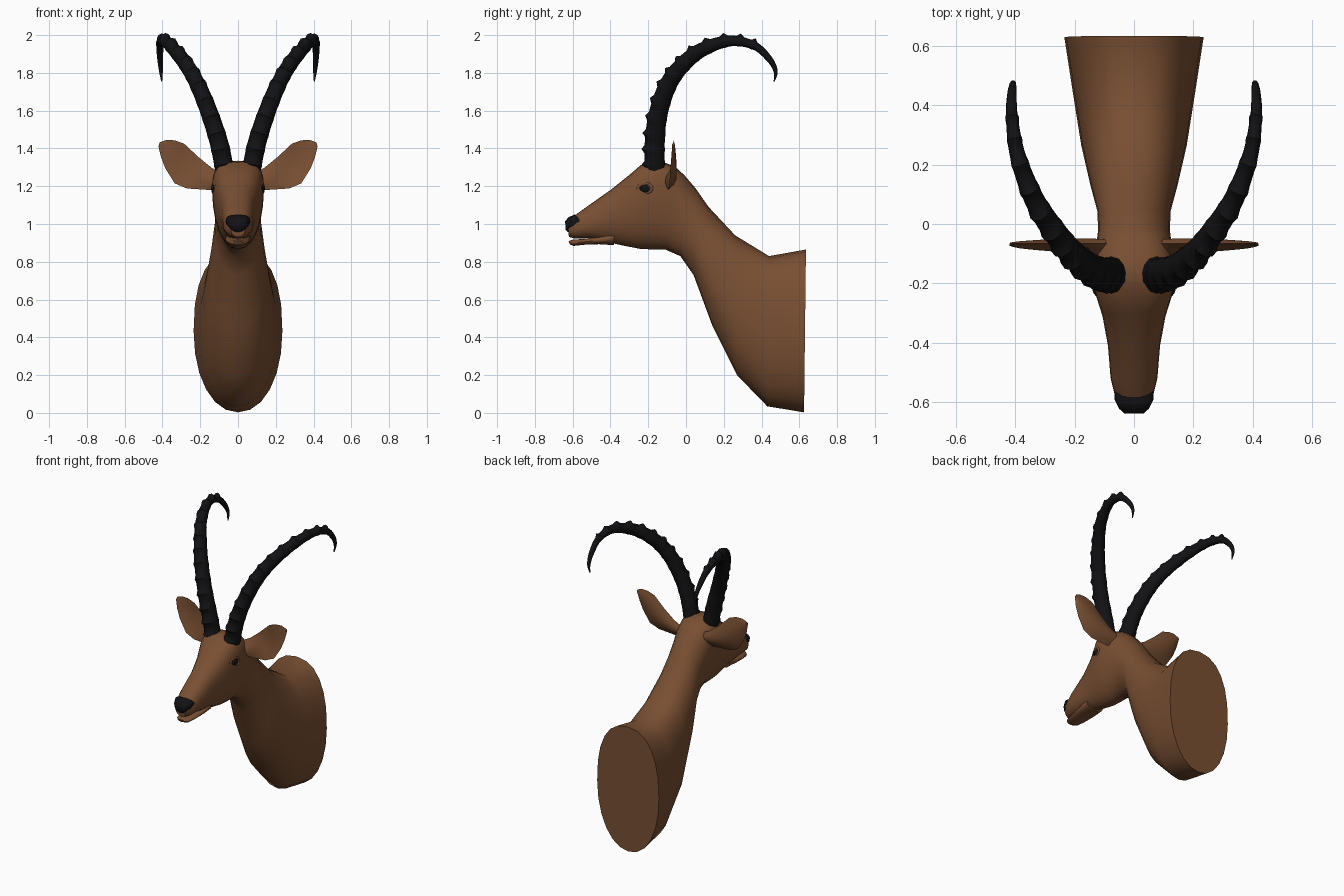
import bpy, bmesh, math
from mathutils import Vector

if "Cube" in bpy.data.objects:
    bpy.data.objects.remove(bpy.data.objects["Cube"])


def material(name, rgb):
    m = bpy.data.materials.new(name)
    m.diffuse_color = (*rgb, 1)
    m.use_nodes = True
    m.node_tree.nodes["Principled BSDF"].inputs["Base Color"].default_value = m.diffuse_color
    return m


HIDE = material("brown_hide", (0.19, 0.078, 0.032))
BLACK = material("black_horn", (0.006, 0.006, 0.007))


def finish(ob, mat, angle=50):
    ob.data.materials.append(mat)
    bpy.ops.object.select_all(action='DESELECT')
    ob.select_set(True)
    bpy.context.view_layer.objects.active = ob
    bpy.ops.object.shade_smooth_by_angle(angle=math.radians(angle))
    return ob


def loft(name, rings, mat, angle=50):
    """Skin a list of equal-sized point rings and cap both ends."""
    bm = bmesh.new()
    vs = [[bm.verts.new(p) for p in ring] for ring in rings]
    n = len(vs[0])
    for a, b in zip(vs, vs[1:]):
        for i in range(n):
            j = (i + 1) % n
            bm.faces.new((a[i], a[j], b[j], b[i]))
    bm.faces.new(vs[0])
    bm.faces.new(vs[-1])
    bmesh.ops.recalc_face_normals(bm, faces=bm.faces)
    me = bpy.data.meshes.new(name)
    bm.to_mesh(me)
    bm.free()
    ob = bpy.data.objects.new(name, me)
    bpy.context.collection.objects.link(ob)
    return finish(ob, mat, angle)


def spow(v, e):
    return math.copysign(abs(v) ** e, v)


def section(top_y, top_z, bot_y, bot_z, w, mid, p, n=24):
    """Egg-shaped ring from a top point to a bottom point, widest at 'mid'."""
    ring = []
    for i in range(n):
        a = 2 * math.pi * i / n
        c, s = math.cos(a), math.sin(a)
        e = 2 / p if s > 0 else 2 / 2.1
        x, h = w * spow(c, e), spow(s, e)
        t = mid + h * ((1 - mid) if h > 0 else mid)
        ring.append(Vector((x, bot_y + (top_y - bot_y) * t,
                            bot_z + (top_z - bot_z) * t)))
    return ring


# Shoulders, neck and head: top y,z / bottom y,z / half width / widest level / top squareness
BODY = [(.635, .865, .625, .003, .235, .50, 2.4),
        (.44, .83, .43, .035, .205, .50, 2.5),
        (.26, .94, .27, .20, .178, .48, 2.4),
        (.12, 1.09, .14, .46, .147, .48, 2.2),
        (.05, 1.19, .04, .73, .124, .50, 2.1),
        (-.01, 1.26, -.03, .83, .121, .55, 2.2),
        (-.06, 1.305, -.11, .865, .128, .65, 2.5),
        (-.14, 1.335, -.17, .865, .137, .68, 3.0),
        (-.22, 1.328, -.24, .868, .133, .68, 3.0),
        (-.30, 1.26, -.33, .885, .106, .58, 2.6),
        (-.40, 1.18, -.42, .905, .088, .48, 2.4),
        (-.52, 1.095, -.52, .925, .079, .42, 2.4),
        (-.59, 1.045, -.59, .923, .062, .45, 2.5),
        (-.628, 1.015, -.62, .932, .038, .5, 2.5)]
loft("neck_and_head", [section(*r) for r in BODY], HIDE)

# Lower jaw below the mouth line
JAW = [(-.38, .97, -.38, .888, .066, .5, 2.2),
       (-.46, .935, -.46, .893, .066, .5, 2.2),
       (-.54, .921, -.54, .890, .058, .5, 2.2),
       (-.60, .917, -.595, .884, .045, .5, 2.2),
       (-.622, .910, -.615, .892, .024, .5, 2.2)]
loft("lower_jaw", [section(*r, n=16) for r in JAW], HIDE)

# Nose pad
NOSE = [(-.55, 1.035, -.575, .975, .066, .6, 2.6),
        (-.59, 1.050, -.60, .962, .065, .65, 2.6),
        (-.622, 1.036, -.626, .957, .050, .65, 2.6),
        (-.640, 1.015, -.637, .970, .034, .6, 2.6)]
loft("nose", [section(*r, n=16) for r in NOSE], BLACK)


def spline(pts, t):
    """Catmull-Rom point on a list of control vectors, t from 0 to 1."""
    f = t * (len(pts) - 1)
    i = min(int(f), len(pts) - 2)
    u = f - i
    p0, p1, p2, p3 = (pts[min(max(k, 0), len(pts) - 1)] for k in range(i - 1, i + 3))
    return 0.5 * (2 * p1 + (p2 - p0) * u + (2 * p0 - 5 * p1 + 4 * p2 - p3) * u * u
                  + (3 * p1 - p0 - 3 * p2 + p3) * u ** 3)


# Horn centre line: x, y, z, radius
HORN = [Vector(v) for v in [
    (.072, -.165, 1.29, .054), (.098, -.166, 1.42, .053), (.145, -.150, 1.57, .050),
    (.205, -.103, 1.72, .047), (.265, -.030, 1.83, .043), (.335, .080, 1.92, .038),
    (.392, .230, 1.969, .029), (.412, .360, 1.945, .022), (.412, .440, 1.875, .017),
    (.408, .474, 1.810, .011), (.404, .467, 1.755, .003)]]

# Ear stations: upper edge x,z / lower edge x,z / depth of the cup
EAR = [(.085, 1.27, .085, 1.19, .025), (.14, 1.298, .15, 1.18, .030),
       (.21, 1.355, .27, 1.188, .030), (.285, 1.425, .335, 1.215, .024),
       (.335, 1.443, .385, 1.295, .018), (.38, 1.445, .408, 1.355, .013),
       (.415, 1.432, .421, 1.41, .006)]

for side, sx in (("left", -1), ("right", 1)):
    # Curved horn with a knob on the front edge at every fourth ring
    rings, steps = [], 72
    for k in range(steps + 1):
        p = spline(HORN, k / steps)
        q = spline(HORN, min(1, (k + 1) / steps)) - spline(HORN, max(0, (k - 1) / steps))
        tan = Vector(q[:3]).normalized()
        out = Vector((1, 0, 0))
        out = (out - tan * out.dot(tan)).normalized()
        front = out.cross(tan).normalized()
        ring = []
        for i in range(12):
            a = 2 * math.pi * i / 12
            r = p[3]
            if k % 4 == 2 and k < 54:
                r += 0.014 * max(0, math.cos(a)) ** 1.5 + 0.002
            v = Vector(p[:3]) + front * (r * math.cos(a)) + out * (r * .92 * math.sin(a))
            ring.append(Vector((v.x * sx, v.y, v.z)))
        rings.append(ring)
    loft(side + "_horn", rings, BLACK, 40)

    # Cupped leaf-shaped ear, hollow towards the front
    rings = []
    for ux, uz, lx, lz, d in EAR:
        ring = []
        for i in range(7):
            t = i / 6
            ring.append((t, d * math.sin(math.pi * t)))
        for i in range(5, 0, -1):
            t = i / 6
            ring.append((t, (d - .011) * math.sin(math.pi * t) if ux > .15
                         else -d * math.sin(math.pi * t)))
        rings.append([Vector((sx * (ux + (lx - ux) * t),
                              -.066 - .9 * d * t + y, uz + (lz - uz) * t))
                      for t, y in ring])
    loft(side + "_ear", rings, HIDE, 60)

    # Eyeball
    bpy.ops.mesh.primitive_uv_sphere_add(segments=20, ring_count=12, radius=1,
                                         location=(sx * .119, -.218, 1.187))
    eye = bpy.context.object
    eye.name = side + "_eye"
    eye.scale = (.022, .032, .024)
    eye.rotation_euler = (math.radians(-15), 0, sx * math.radians(-15))
    finish(eye, BLACK)

    # Eyelid rim
    bpy.ops.mesh.primitive_torus_add(major_segments=24, minor_segments=8,
                                     major_radius=.034, minor_radius=.008,
                                     location=(sx * .125, -.218, 1.189))
    lid = bpy.context.object
    lid.name = side + "_eyelid"
    lid.scale = (.8, 1.1, 1)
    lid.rotation_euler = (0, sx * math.radians(90), sx * math.radians(-15))
    finish(lid, HIDE)
